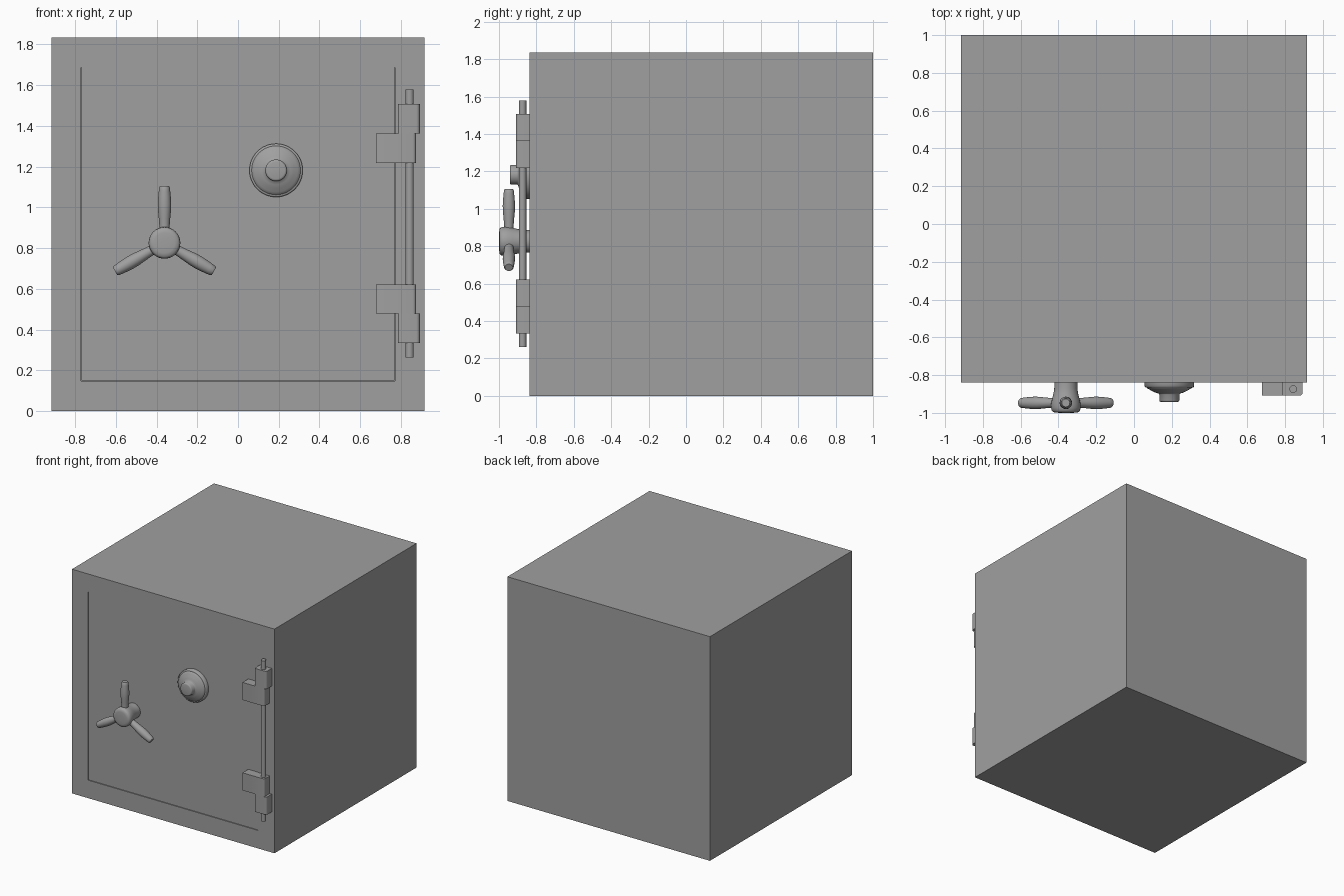
import bpy, bmesh, math
from mathutils import Matrix

if "Cube" in bpy.data.objects:
    bpy.data.objects.remove(bpy.data.objects["Cube"])

FRONT = -0.838
TO_FRONT = Matrix.Rotation(math.pi / 2, 4, 'X')   # local z -> -y

steel = bpy.data.materials.new("dark_steel")
steel.diffuse_color = (0.35, 0.35, 0.35, 1)
steel.use_nodes = True
steel.node_tree.nodes["Principled BSDF"].inputs["Base Color"].default_value = steel.diffuse_color


def finish(name, bm, smooth_angle=None):
    bmesh.ops.recalc_face_normals(bm, faces=bm.faces)
    me = bpy.data.meshes.new(name)
    bm.to_mesh(me)
    bm.free()
    me.materials.append(steel)
    ob = bpy.data.objects.new(name, me)
    bpy.context.collection.objects.link(ob)
    if smooth_angle:
        bpy.ops.object.select_all(action='DESELECT')
        bpy.context.view_layer.objects.active = ob
        ob.select_set(True)
        bpy.ops.object.shade_smooth_by_angle(angle=math.radians(smooth_angle))
    return ob


def lathe(name, profile, matrix, sides=32):
    """Revolve (radius, height) points round local z; cap both ends."""
    bm = bmesh.new()
    rings = []
    for r, h in profile:
        rings.append([bm.verts.new((r * math.cos(math.tau * i / sides),
                                    r * math.sin(math.tau * i / sides), h))
                      for i in range(sides)])
    for a, b in zip(rings, rings[1:]):
        for i in range(sides):
            j = (i + 1) % sides
            bm.faces.new((a[i], a[j], b[j], b[i]))
    bm.faces.new(rings[0][::-1])
    bm.faces.new(rings[-1])
    bm.transform(matrix)
    return finish(name, bm, 50)


def extrude_up(name, outline, z0, z1):
    """Upright prism from a plan outline."""
    bm = bmesh.new()
    face = bm.faces.new([bm.verts.new((x, y, z0)) for x, y in outline])
    up = bmesh.ops.extrude_face_region(bm, geom=[face], use_keep_orig=True)['geom']
    bmesh.ops.translate(bm, vec=(0, 0, z1 - z0),
                        verts=[v for v in up if isinstance(v, bmesh.types.BMVert)])
    return finish(name, bm, 35)


def box_bm(x0, x1, y0, y1, z0, z1):
    bm = bmesh.new()
    bmesh.ops.create_cube(bm, size=1)
    bmesh.ops.scale(bm, vec=(x1 - x0, y1 - y0, z1 - z0), verts=bm.verts)
    bmesh.ops.translate(bm, vec=((x0 + x1) / 2, (y0 + y1) / 2, (z0 + z1) / 2), verts=bm.verts)
    return bm


def arc(cx, cy, r, a0, a1, n=6):
    return [(cx + r * math.cos(math.radians(a0 + (a1 - a0) * i / n)),
             cy + r * math.sin(math.radians(a0 + (a1 - a0) * i / n))) for i in range(n + 1)]


# Body: box with a door recess inset into the front
bm = box_bm(-0.917, 0.917, FRONT, 1.0, 0, 1.835)
front = min(bm.faces, key=lambda f: f.calc_center_median().y)
bmesh.ops.inset_individual(bm, faces=[front], thickness=0.147, use_even_offset=True)
pocket = bmesh.ops.extrude_discrete_faces(bm, faces=[front])['faces'][0]
bmesh.ops.translate(bm, vec=(0, 0.1, 0), verts=pocket.verts)
finish("safe_body", bm)

# Door slab, nearly flush with the frame
finish("door", box_bm(-0.768, 0.768, FRONT + 0.004, FRONT + 0.1, 0.149, 1.686))

# Combination dial
lathe("combination_dial",
      [(0.131, -0.004), (0.131, 0.022), (0.126, 0.027), (0.12, 0.027), (0.117, 0.032), (0.106, 0.038),
       (0.088, 0.048), (0.07, 0.056), (0.056, 0.06), (0.053, 0.064), (0.053, 0.096),
       (0.05, 0.102), (0.042, 0.104)],
      Matrix.Translation((0.187, FRONT, 1.182)) @ TO_FRONT, 48)

# Handle hub and three spokes
HX, HZ = -0.361, 0.826
lathe("handle_hub",
      [(0.061, -0.004), (0.061, 0.03), (0.065, 0.06), (0.073, 0.09), (0.078, 0.115), (0.078, 0.135),
       (0.075, 0.15), (0.067, 0.158), (0.05, 0.161), (0.02, 0.162)],
      Matrix.Translation((HX, FRONT, HZ)) @ TO_FRONT)
for k in range(3):
    lathe(f"handle_spoke_{k + 1}",
          [(0.025, 0.03), (0.025, 0.08), (0.028, 0.12), (0.032, 0.16), (0.033, 0.19), (0.031, 0.225),
           (0.028, 0.255), (0.026, 0.272), (0.021, 0.28)],
          Matrix.Translation((HX, -0.947, HZ)) @ Matrix.Rotation(k * math.tau / 3, 4, 'Y'), 20)

# Hinge: long pin, plus a frame knuckle and a door leaf mirrored about its middle
PX, PY, PZ = 0.843, -0.874, 0.92
lathe("hinge_pin", [(0.02, 0.262), (0.02, 1.578)], Matrix.Translation((PX, PY, 0)), 20)
FY, BY = -0.909, FRONT + 0.004
knuckle = [(0.786, BY)] + arc(0.794, FY + 0.008, 0.008, 180, 270) \
    + arc(0.875, FY + 0.018, 0.018, 270, 360) + [(0.893, BY)]
leaf = [(0.677, BY)] + arc(0.68, FY + 0.003, 0.003, 180, 270, 2) \
    + arc(0.858, FY + 0.016, 0.016, 270, 360) + [(0.874, BY)]
for name, s in (("upper", 1), ("lower", -1)):
    for part, plan, a, b in (("knuckle", knuckle, 0.442, 0.587), ("leaf", leaf, 0.298, 0.442)):
        z0, z1 = sorted((PZ + s * a, PZ + s * b))
        extrude_up(f"{name}_hinge_{part}", plan, z0, z1)
